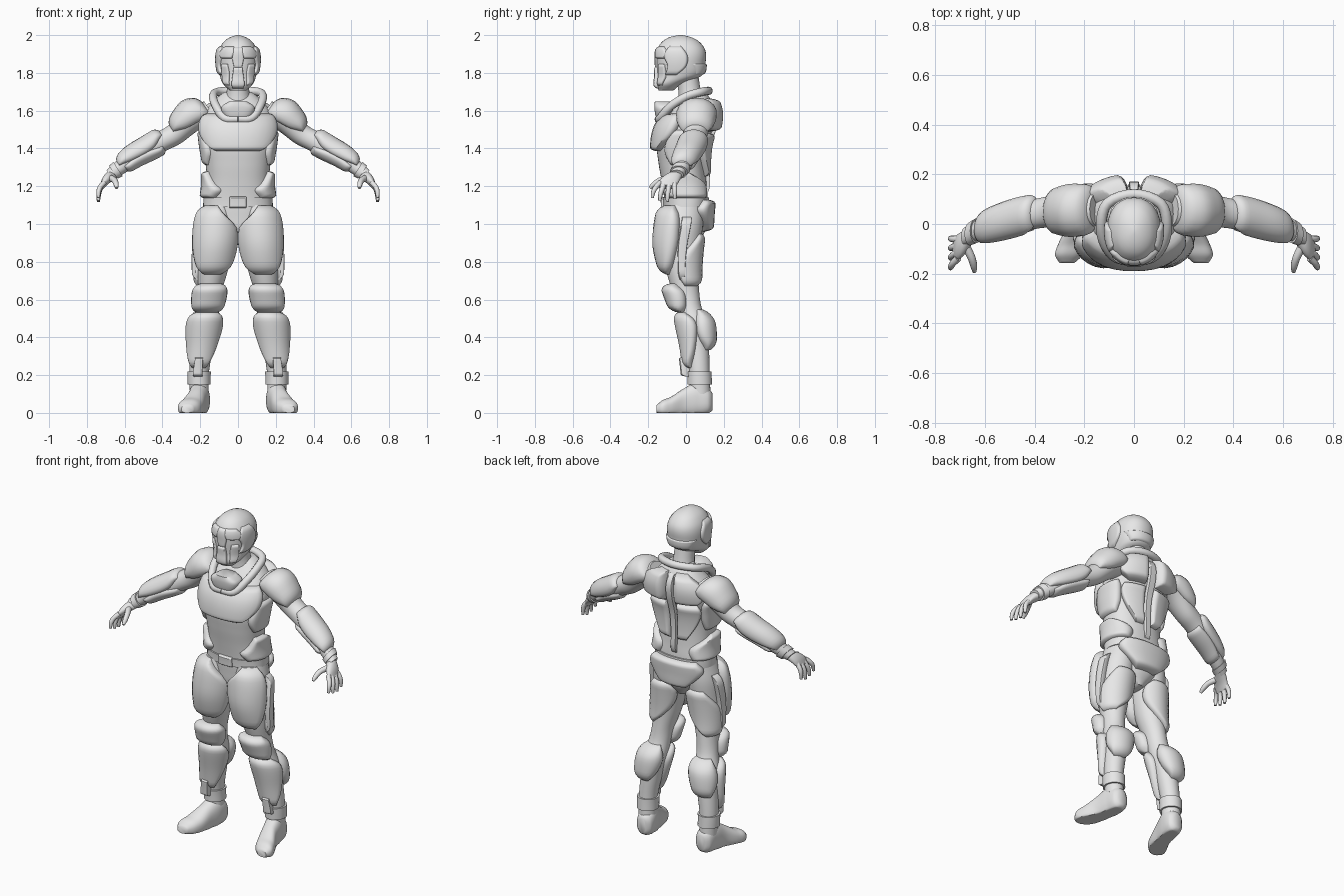
import bpy, math
from mathutils import Vector

cube = bpy.data.objects.get("Cube")
if cube:
    bpy.data.objects.remove(cube, do_unlink=True)

grey = bpy.data.materials.new("plain_grey")
grey.use_nodes = True
grey.diffuse_color = (0.8, 0.8, 0.8, 1)
grey.node_tree.nodes["Principled BSDF"].inputs["Base Color"].default_value = (0.8, 0.8, 0.8, 1)


def smooth_lerp(keys, rows, t):
    """Smooth curve through rows of numbers at the given keys."""
    n = len(keys)
    t = min(max(t, keys[0]), keys[-1])
    i = next((k for k in range(n - 1) if t <= keys[k + 1]), n - 2)

    def slope(k, c):
        a, b = max(k - 1, 0), min(k + 1, n - 1)
        return (rows[b][c] - rows[a][c]) / (keys[b] - keys[a])
    h = keys[i + 1] - keys[i]
    s = (t - keys[i]) / h
    return [(2*s**3 - 3*s**2 + 1) * rows[i][c] + (s**3 - 2*s**2 + s) * h * slope(i, c)
            + (3*s**2 - 2*s**3) * rows[i + 1][c] + (s**3 - s**2) * h * slope(i + 1, c)
            for c in range(len(rows[0]))]


def finish(obj, mirror):
    bpy.context.collection.objects.link(obj)
    obj.data.materials.append(grey)
    if obj.type == 'MESH':
        bpy.ops.object.select_all(action='DESELECT')
        obj.select_set(True)
        bpy.context.view_layer.objects.active = obj
        bpy.ops.object.shade_smooth_by_angle(angle=math.radians(50))
    if mirror:
        obj.modifiers.new("Mirror", 'MIRROR').use_mirror_merge = False
    return obj


def grid(name, rows, wrap, mirror):
    """Skin a grid of points; wrapped grids get end caps."""
    m = len(rows[0])
    faces = [(i*m + j, i*m + (j + 1) % m, (i + 1)*m + (j + 1) % m, (i + 1)*m + j)
             for i in range(len(rows) - 1) for j in range(m if wrap else m - 1)]
    if wrap:
        last = (len(rows) - 1) * m
        faces += [tuple(reversed(range(m))), tuple(range(last, last + m))]
    mesh = bpy.data.meshes.new(name)
    mesh.from_pydata([p for r in rows for p in r], [], faces)
    return finish(bpy.data.objects.new(name, mesh), mirror)


class Body:
    """Swept form: stations are (x, y, z, radius_u, radius_v), keyed on one axis."""

    def __init__(self, stations, axis=2, u=(1, 0, 0), v=(0, 1, 0), power=2.0, mirror=False):
        self.stations = sorted(stations, key=lambda s: s[axis])
        self.keys = [s[axis] for s in self.stations]
        self.u, self.v, self.power, self.mirror = Vector(u), Vector(v), power, mirror

    def point(self, t, deg, off=0.0):
        x, y, z, ru, rv = smooth_lerp(self.keys, self.stations, t)
        a = math.radians(deg)
        c, s = (math.copysign(abs(f) ** (2 / self.power), f) for f in (math.cos(a), math.sin(a)))
        p = Vector((x, y, z)) + self.u * c * (ru + off) + self.v * s * (rv + off)
        p.z = max(p.z, 0)
        return p

    def sleeve(self, name, t0=None, t1=None, off=0.0, n=36, m=40):
        t0 = self.keys[0] if t0 is None else t0
        t1 = self.keys[-1] if t1 is None else t1
        rows = [[self.point(t0 + (t1 - t0) * i / n, 360 * j / m, off) for j in range(m)]
                for i in range(n + 1)]
        return grid(name, rows, True, self.mirror)

    def plate(self, name, outline, thick, mirror=None, n=18, edge=0.14):
        """Raised armour panel; outline rows are (key, start angle, end angle)."""
        keys = [r[0] for r in outline]
        ease = [(1 - math.cos(math.pi * k / n)) / 2 for k in range(n + 1)]
        rows = []
        for a in ease:
            t = keys[0] + (keys[-1] - keys[0]) * a
            lo, hi = smooth_lerp(keys, [r[1:] for r in outline], t)
            row = []
            for b in ease:
                e = min(1, min(a, 1 - a, b, 1 - b) / edge)
                rise = math.sqrt(1 - (1 - e) ** 2)
                row.append(self.point(t, lo + (hi - lo) * b, -0.012 + (thick + 0.012) * rise))
            rows.append(row)
        return grid(name, rows, False, self.mirror if mirror is None else mirror)


def tubes(name, paths, mirror=False, cyclic=False):
    """Round tubes; path points are (x, y, z, radius)."""
    cu = bpy.data.curves.new(name, 'CURVE')
    cu.dimensions, cu.bevel_depth, cu.bevel_resolution = '3D', 1.0, 3
    cu.use_fill_caps = True
    for path in paths:
        keys = list(range(len(path)))
        pts = [smooth_lerp(keys, path, k / 4) for k in range(4 * len(path) - 3)]
        sp = cu.splines.new('POLY')
        sp.points.add(len(pts) - 1)
        sp.use_cyclic_u = cyclic
        for q, p in zip(sp.points, pts):
            q.co, q.radius = (*p[:3], 1), p[3]
    return finish(bpy.data.objects.new(name, cu), mirror)


# Torso, belt and trunk armour (angles: -90 front, 0 left side, 90 back)
torso = Body([(0, 0, .89, .03, .06), (0, 0, .96, .11, .10), (0, 0, 1.05, .17, .11),
              (0, 0, 1.13, .175, .115), (0, -.01, 1.22, .165, .118), (0, -.02, 1.32, .172, .125),
              (0, -.02, 1.42, .188, .135), (0, .005, 1.52, .195, .14), (0, .035, 1.60, .17, .115),
              (0, .05, 1.67, .11, .075), (0, .05, 1.70, .07, .05)], power=2.3)
torso.sleeve("torso", n=50, m=56)
torso.sleeve("belt", 1.09, 1.14, .008, n=4)
torso.plate("belt_buckle", [(1.085, -102, -78), (1.145, -102, -78)], .02)
torso.plate("chest_plate", [(1.385, -123, -57), (1.41, -138, -42), (1.47, -160, -20),
                            (1.54, -165, -15), (1.585, -155, -25)], .035, edge=.09)
torso.plate("flank_plate", [(1.31, -25, 25), (1.38, -40, 38), (1.46, -32, 38), (1.5, -20, 30)], .02, True)
torso.plate("hip_pad", [(1.135, -50, 55), (1.18, -62, 62), (1.215, -45, 55), (1.28, -22, 5)], .03, True)
torso.plate("upper_back_plate", [(1.49, 52, 82), (1.53, 32, 84), (1.61, 22, 83), (1.665, 45, 80)], .05, True)
torso.plate("lower_back_plate", [(1.25, 68, 84), (1.36, 45, 85), (1.44, 38, 85), (1.48, 45, 83)], .03, True)
torso.plate("spine", [(1.16, 86, 94), (1.66, 85, 95)], .02)
torso.plate("seat_plate", [(.96, 60, 120), (1.02, 40, 140), (1.08, 27, 153), (1.13, 45, 135)], .042)

# Collar ring, chin guard and neck
half = [(0, -.145, 1.555), (.07, -.135, 1.56), (.115, -.085, 1.62), (.132, 0, 1.675),
        (.105, .085, 1.70), (0, .12, 1.705)]
ring = half + [(-x, y, z) for x, y, z in half[-2::-1]]
tubes("collar", [[(*p, .022) for p in ring]])
guard = Body([(0, -.09, 1.53, .045, .05), (0, -.105, 1.57, .075, .055), (0, -.11, 1.62, .088, .058),
              (0, -.115, 1.648, .05, .05)], power=3)
guard.sleeve("chin_guard", n=12)
neck = Body([(0, .035, 1.6, .085, .075), (0, .02, 1.7, .06, .06), (0, 0, 1.82, .06, .06)])
neck.sleeve("neck", n=12)

# Helmet
head = Body([(0, -.105, 1.708, .045, .04), (0, -.09, 1.74, .078, .067), (0, -.035, 1.785, .096, .118),
             (0, -.026, 1.86, .108, .13), (0, -.026, 1.92, .102, .128), (0, -.028, 1.965, .075, .098),
             (0, -.03, 1.99, .04, .055), (0, -.03, 2.0, .008, .01)], power=2.2)
head.sleeve("helmet", n=44)
head.plate("brow", [(1.875, -75, -40), (1.905, -84, -28), (1.94, -80, -45)], .012, True)
head.plate("ear_pad", [(1.785, -38, -8), (1.84, -32, 12), (1.89, -42, 14), (1.945, -28, 0)], .013, True)
head.plate("face_ridge", [(1.82, -99, -81), (1.88, -105, -75), (1.94, -102, -78)], .01)
head.plate("breather", [(1.715, -118, -62), (1.77, -108, -72), (1.835, -100, -80)], .016)
head.plate("cheek_plate", [(1.73, -55, -25), (1.79, -66, -34), (1.85, -62, -40)], .01, True)
head.plate("nape_ridge", [(1.79, 40, 140), (1.85, 20, 160)], .007)

# Legs
leg = Body([(.205, .075, .1, .05, .055), (.205, .07, .22, .052, .055), (.19, .06, .35, .06, .062),
            (.175, .045, .47, .07, .072), (.16, .02, .56, .062, .062), (.15, 0, .64, .063, .07),
            (.135, -.02, .75, .08, .085), (.122, -.03, .88, .092, .105), (.112, -.02, 1.0, .095, .11),
            (.1, -.01, 1.1, .08, .1)], mirror=True)
leg.sleeve("leg", n=50)
leg.plate("thigh_plate", [(.73, -120, -60), (.78, -155, -30), (.88, -172, -8), (.97, -160, -6),
                          (1.05, -112, -12), (1.1, -85, -30)], .042)
leg.plate("rear_thigh_plate", [(.67, 0, 60), (.73, -18, 110), (.82, -2, 150), (.9, 35, 145),
                               (.95, 60, 110)], .022)
leg.plate("hip_strip", [(.7, -14, 6), (.85, -8, 16), (1.04, -2, 24)], .03)
leg.plate("knee_pad", [(.53, -140, -40), (.57, -165, -15), (.64, -172, -8), (.685, -140, -40)], .058, edge=.3)
leg.plate("shin_plate", [(.235, -120, -50), (.32, -155, -15), (.44, -182, 8), (.5, -172, 2),
                         (.535, -145, -35)], .034)
leg.plate("calf_plate", [(.33, 45, 110), (.4, 10, 150), (.48, 8, 160), (.55, 35, 130)], .042, edge=.3)
leg.plate("ankle_strap", [(.19, -105, -65), (.3, -100, -70)], .045)
leg.sleeve("ankle_cuff", .15, .22, .01, n=4)

# Boots
boot = Body([(.2, .14, .06, .025, .045), (.2, .12, .062, .048, .066), (.205, .06, .07, .054, .09),
             (.22, -.01, .052, .052, .078), (.245, -.08, .03, .06, .055), (.262, -.125, .025, .056, .042),
             (.27, -.157, .02, .03, .02)], axis=1, u=(-1, 0, 0), v=(0, 0, 1), power=2.4, mirror=True)
boot.sleeve("boot")

# Arms with shoulder and forearm armour (angles: 90 up, 0 back, 180 front)
arm = Body([(.14, .06, 1.59, .07, .07), (.24, .055, 1.565, .08, .075), (.335, .05, 1.475, .064, .058),
            (.4, .04, 1.44, .06, .056), (.47, .025, 1.4, .06, .054), (.56, 0, 1.35, .054, .048),
            (.63, -.025, 1.295, .042, .038), (.68, -.05, 1.26, .036, .03)],
           axis=0, u=(0, 1, 0), v=(.55, 0, .83), power=2.1, mirror=True)
arm.sleeve("arm")
arm.plate("shoulder_pad", [(.15, 0, 180), (.2, -25, 205), (.27, -25, 205), (.335, 15, 165)], .03, edge=.2)
arm.plate("outer_forearm_plate", [(.385, 10, 150), (.45, -25, 190), (.56, -25, 195), (.625, 10, 165)], .022)
arm.plate("inner_forearm_plate", [(.41, 205, 330), (.5, 185, 345), (.61, 190, 340)], .014)
arm.sleeve("wrist_band", .635, .66, .008, n=4)

# Hands
palm = Body([(.655, -.045, 1.265, .03, .026), (.68, -.07, 1.25, .046, .027), (.705, -.09, 1.225, .052, .022),
             (.722, -.1, 1.195, .046, .014)], axis=0, u=(0, 1, 0), v=(.6, 0, .8), mirror=True)
palm.sleeve("palm", n=14, m=24)
fingers = []
for i in range(4):
    y, drop = -.137 + .025 * i, (.02, .005, 0, .014)[i]
    fingers.append([(.708, y, 1.22, .014), (.73, y - .022 + .008 * i, 1.185 + drop / 2, .0135),
                    (.738, y - .036 + .013 * i, 1.15 + drop, .012),
                    (.739, y - .042 + .015 * i, 1.118 + drop, .008)])
fingers.append([(.68, -.085, 1.245, .018), (.655, -.135, 1.232, .016),
                (.645, -.17, 1.21, .014), (.643, -.192, 1.19, .008)])
tubes("fingers", fingers, mirror=True)
